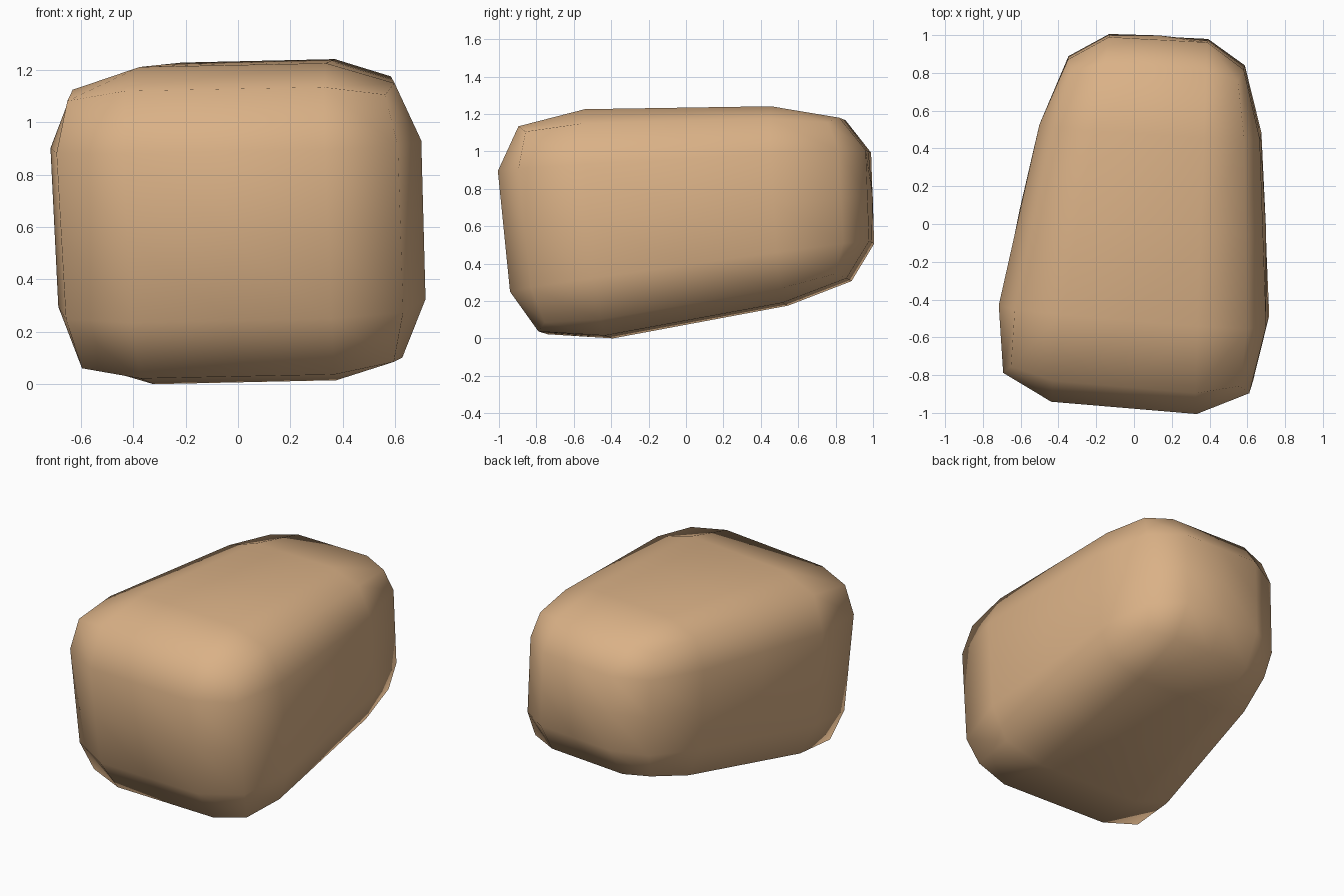
import bpy
import bmesh
from mathutils import Vector

if "Cube" in bpy.data.objects:
    bpy.data.objects.remove(bpy.data.objects["Cube"])

# Eight guide corners of the lopsided block: (left/right, front/back, bottom/top)
CORNERS = {
    (-1, -1, -1): (-0.76, -0.83, -0.10), (1, -1, -1): (0.75, -0.93, -0.07),
    (-1, 1, -1): (-0.39, 1.03, 0.25), (1, 1, -1): (0.66, 0.98, 0.28),
    (-1, -1, 1): (-0.84, -0.93, 1.19), (1, -1, 1): (0.71, -1.07, 1.22),
    (-1, 1, 1): (-0.39, 1.00, 1.225), (1, 1, 1): (0.65, 0.94, 1.25),
}
ROUNDING = {1: 1.0, 2: 0.865, 3: 0.81}   # face, edge and corner points


def warp(p):
    """Blend the guide corners at a point of the -1..1 cube."""
    out = Vector()
    for sign, corner in CORNERS.items():
        weight = 1.0
        for s, c in zip(sign, p):
            weight *= (1 + s * c) / 2
        out += weight * Vector(corner)
    return out


# Gridded cube with rounded edges, bent into the boulder shape
bm = bmesh.new()
bmesh.ops.create_cube(bm, size=2)
bmesh.ops.subdivide_edges(bm, edges=bm.edges[:], cuts=3, use_grid_fill=True)
for v in bm.verts:
    outer = [i for i in range(3) if abs(v.co[i]) > 0.99]
    for i in outer:
        v.co[i] *= ROUNDING[len(outer)]
    # slight swell in the middle of the side faces
    if len(outer) == 1 and outer[0] < 2 and v.co.length < 1.01:
        v.co *= 1.015
    v.co = warp(v.co)

# Rest it on the ground and centre it
axes = [[v.co[i] for v in bm.verts] for i in range(3)]
shift = Vector(((min(axes[0]) + max(axes[0])) / 2,
                (min(axes[1]) + max(axes[1])) / 2, min(axes[2])))
bmesh.ops.translate(bm, verts=bm.verts[:], vec=-shift)
bmesh.ops.recalc_face_normals(bm, faces=bm.faces[:])
for f in bm.faces:
    f.smooth = True

mesh = bpy.data.meshes.new("boulder")
bm.to_mesh(mesh)
bm.free()
boulder = bpy.data.objects.new("boulder", mesh)
bpy.context.collection.objects.link(boulder)

# Sandy stone colour
stone = bpy.data.materials.new("sandstone")
stone.diffuse_color = (0.70, 0.44, 0.24, 1)
stone.use_nodes = True
stone.node_tree.nodes["Principled BSDF"].inputs["Base Color"].default_value = stone.diffuse_color
mesh.materials.append(stone)
